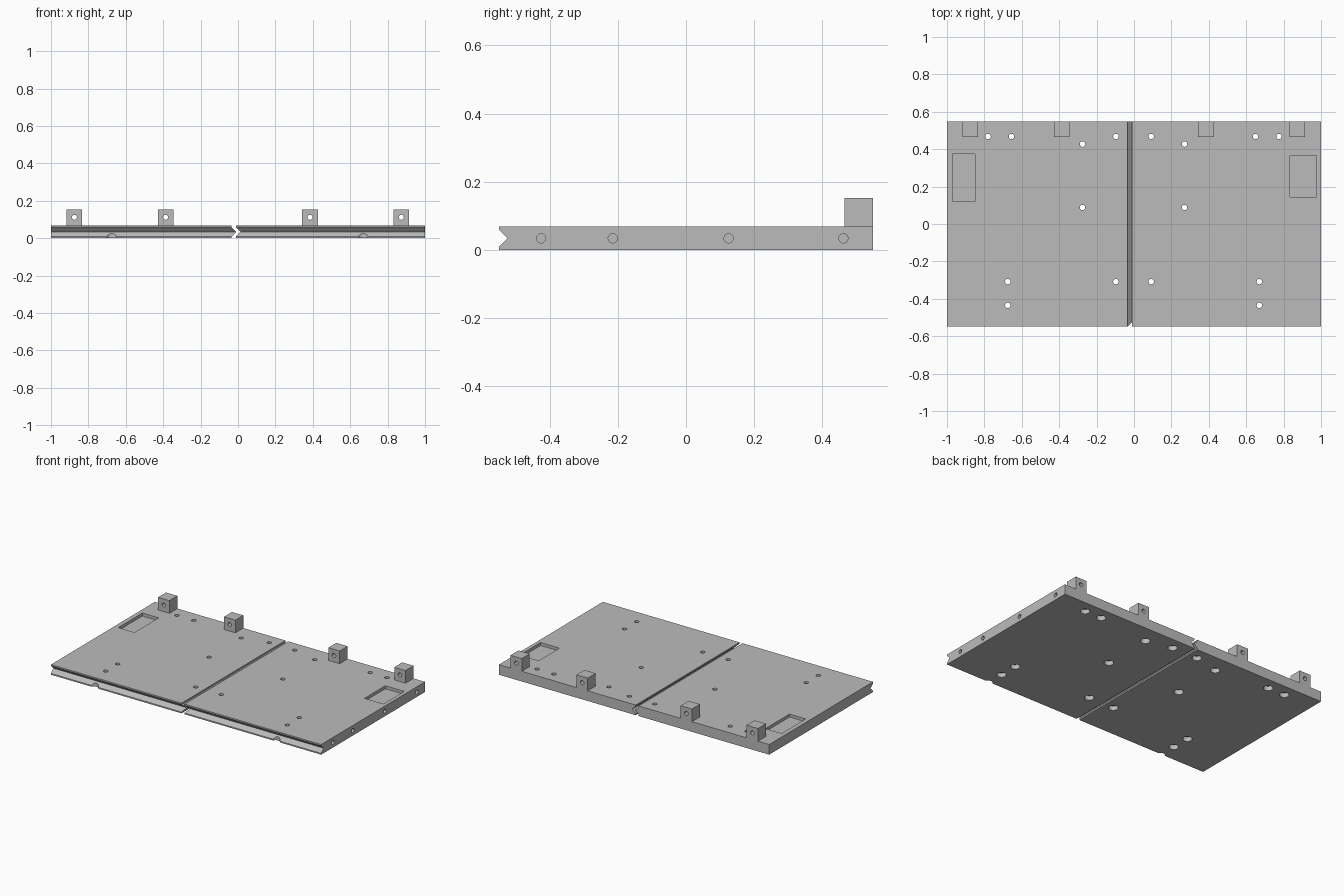
import bpy, bmesh, math
from mathutils import Matrix, Vector

if "Cube" in bpy.data.objects:
    bpy.data.objects.remove(bpy.data.objects["Cube"])

grey = bpy.data.materials.new("plain grey")
grey.diffuse_color = (0.5, 0.5, 0.5, 1)
grey.use_nodes = True
grey.node_tree.nodes["Principled BSDF"].inputs["Base Color"].default_value = grey.diffuse_color
T = 0.068          # plate thickness
MID = T / 2
BACK, FRONT = 0.549, -0.549


def to_object(name, bm):
    bmesh.ops.recalc_face_normals(bm, faces=bm.faces)
    me = bpy.data.meshes.new(name)
    bm.to_mesh(me)
    bm.free()
    me.materials.append(grey)
    ob = bpy.data.objects.new(name, me)
    bpy.context.collection.objects.link(ob)
    return ob


def add_box(bm, x0, x1, y0, y1, z0, z1):
    m = Matrix.Translation(((x0 + x1) / 2, (y0 + y1) / 2, (z0 + z1) / 2))
    m = m @ Matrix.Diagonal((x1 - x0, y1 - y0, z1 - z0, 1))
    bmesh.ops.create_cube(bm, size=1, matrix=m)


def add_cylinder(bm, centre, r, depth, axis="Z"):
    rot = {"X": Matrix.Rotation(math.pi / 2, 4, "Y"),
           "Y": Matrix.Rotation(math.pi / 2, 4, "X"), "Z": Matrix()}[axis]
    bmesh.ops.create_cone(bm, cap_ends=True, segments=24, radius1=r, radius2=r,
                          depth=depth, matrix=Matrix.Translation(centre) @ rot)


def add_prism(bm, points, offset):
    face = bm.faces.new([bm.verts.new(p) for p in points])
    ext = bmesh.ops.extrude_face_region(bm, geom=[face])["geom"]
    verts = [v for v in ext if isinstance(v, bmesh.types.BMVert)]
    bmesh.ops.translate(bm, verts=verts, vec=Vector(offset))


def cut(ob, cutters):
    bpy.context.view_layer.objects.active = ob
    for c in cutters:
        mod = ob.modifiers.new("cut", "BOOLEAN")
        mod.operation, mod.solver, mod.object = "DIFFERENCE", "EXACT", c
        bpy.ops.object.modifier_apply(modifier=mod.name)


# Two plates: a tongue on the left one, a matching groove on the right one
plates = []
for name, outer, edge in (("left_plate", -1, -0.034), ("right_plate", 1, -0.012)):
    profile = [(outer, 0), (edge, 0), (edge, 0.009), (edge + 0.025, MID),
               (edge, T - 0.009), (edge, T), (outer, T)]
    bm = bmesh.new()
    add_prism(bm, [(x, FRONT, z) for x, z in profile], (0, BACK - FRONT, 0))
    plates.append(to_object(name, bm))

# Screw holes, pockets and side dowel holes
screws = [(0.7775, 0.468), (0.6525, 0.468), (0.2725, 0.427), (0.0945, 0.468),
          (0.2725, 0.088), (0.0945, -0.308), (0.6725, -0.308), (0.6725, -0.435)]
holes, bores, groove = bmesh.new(), bmesh.new(), bmesh.new()
for s in (-1, 1):
    for x, y in screws:
        add_cylinder(holes, (s * x - 0.0025, y, MID), 0.0145, 0.2)
        add_cylinder(bores, (s * x - 0.0025, y, 0), 0.029, 0.06)
    # partial bore breaking through the front lip
    add_cylinder(bores, (s * 0.6725 - 0.0025, -0.5615, 0), 0.029, 0.06)
add_box(holes, -0.97, -0.85, 0.12, 0.375, T - 0.02, T + 0.05)
add_box(holes, 0.835, 0.975, 0.145, 0.365, T - 0.02, T + 0.05)
for y in (-0.425, -0.215, 0.125, 0.462):
    add_cylinder(holes, (1, y, MID), 0.0135, 0.16, "X")

# V groove along the front edge
add_prism(groove, [(-1.1, FRONT - 0.02, MID - 0.045), (-1.1, FRONT + 0.025, MID),
                   (-1.1, FRONT - 0.02, MID + 0.045)], (2.2, 0, 0))

cutters = [to_object("hole_cutter", holes), to_object("bore_cutter", bores),
           to_object("groove_cutter", groove)]
for p in plates:
    cut(p, cutters)

# Drilled lugs along the back edge
pins = bmesh.new()
for x in (-0.875, -0.387, 0.385, 0.873):
    add_cylinder(pins, (x, 0.5, 0.112), 0.0135, 0.3, "Y")
pin_cutter = to_object("pin_cutter", pins)
lugs = []
for i, x in enumerate((-0.875, -0.387, 0.385, 0.873)):
    bm = bmesh.new()
    add_box(bm, x - 0.042, x + 0.042, 0.465, BACK, T, 0.153)
    lug = to_object(f"back_lug_{i + 1}", bm)
    cut(lug, [pin_cutter])
    lugs.append(lug)

# Remove helpers, keep hard edges while smoothing the bores
for c in cutters + [pin_cutter]:
    bpy.data.objects.remove(c)
for ob in plates + lugs:
    ob.select_set(True)
    bpy.context.view_layer.objects.active = ob
bpy.ops.object.shade_smooth_by_angle(angle=math.radians(30))
